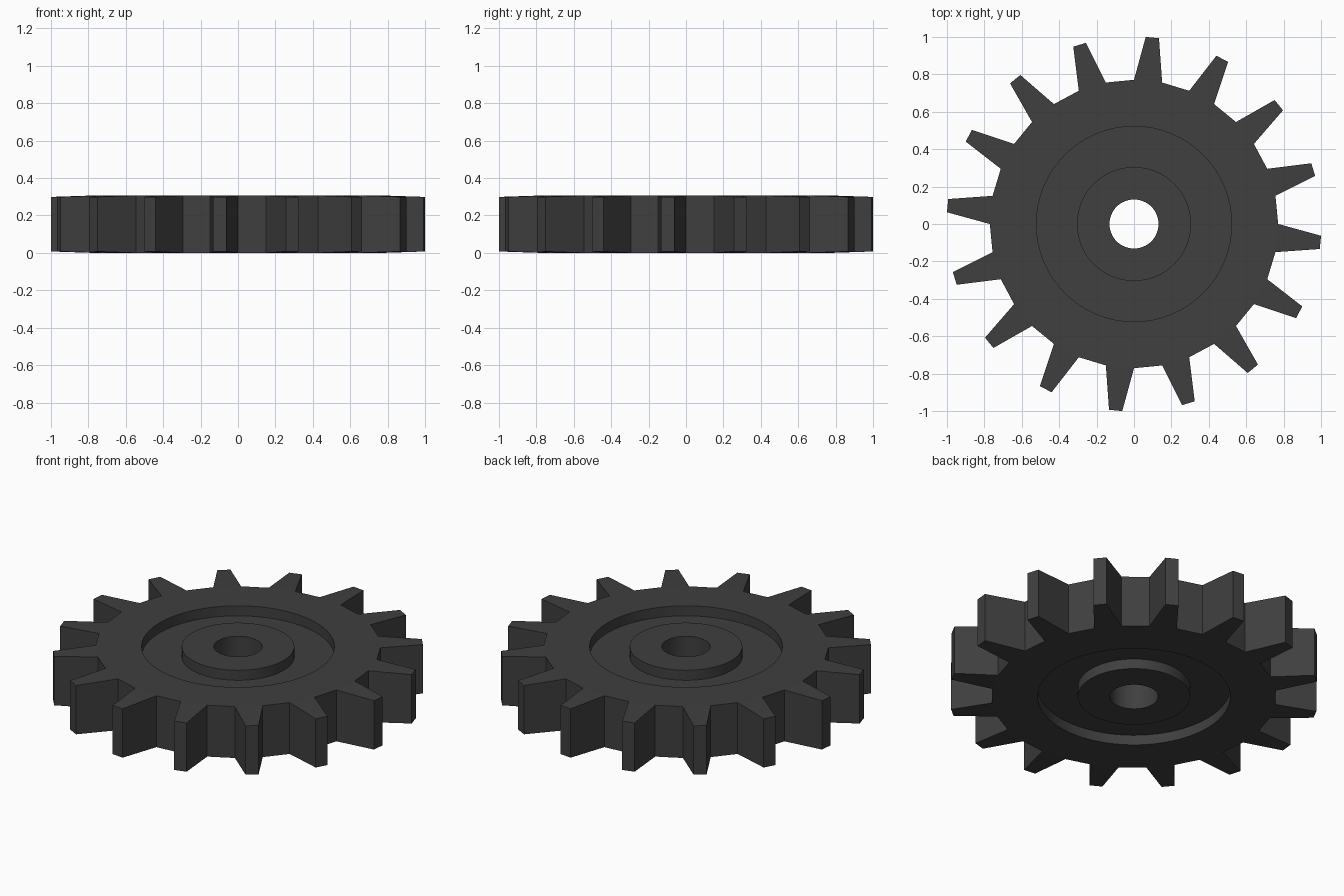
import bpy, bmesh
from math import cos, sin, pi
from mathutils import Vector

if "Cube" in bpy.data.objects:
    bpy.data.objects.remove(bpy.data.objects["Cube"])

TEETH, H, DEPTH = 16, 0.307, 0.06
ROOT, GROOVE, HUB, BORE = 0.771, 0.522, 0.305, 0.131
TIP = 1.0014

bm = bmesh.new()


def ring(r, z, n):
    return [bm.verts.new((r * cos(2 * pi * i / n), r * sin(2 * pi * i / n), z)) for i in range(n)]


def bridge(a, b, smooth=False):
    """Join two rings; the second may have twice as many points."""
    n, k = len(a), len(b) // len(a)
    faces = []
    for i in range(n):
        far = [b[(k * i + j) % len(b)] for j in range(k, -1, -1)]
        f = bm.faces.new([a[i], a[(i + 1) % n]] + far)
        f.smooth = smooth
        faces.append(f)
    return faces


# Wheel body: 32-sided root, recessed groove on both sides, flush hub, through bore
N, M = TEETH * 2, TEETH * 4
ends = []
for z, zin in ((H, H - DEPTH), (0, DEPTH)):
    root = ring(ROOT, z, N)
    rings = [ring(r, h, M) for r, h in
             ((GROOVE, z), (GROOVE, zin), (HUB, zin), (HUB, z), (BORE, z))]
    bridge(root, rings[0])
    for k in range(4):
        bridge(rings[k], rings[k + 1], smooth=k in (0, 2))
    ends.append((root, rings[-1]))
bridge(ends[0][1], ends[1][1], smooth=True)
sides = bridge(ends[0][0], ends[1][0])
bmesh.ops.recalc_face_normals(bm, faces=bm.faces[:])

# Teeth: extrude every second root face outward with a taper
teeth = sides[1::2]
for f in teeth:
    c = f.calc_center_median()
    out = Vector((c.x, c.y, 0)).normalized()
    top = bmesh.ops.extrude_face_region(bm, geom=[f])["geom"]
    for v in (g for g in top if isinstance(g, bmesh.types.BMVert)):
        d = v.co - c
        v.co = out * TIP + Vector((d.x * 0.47, d.y * 0.47, c.z + d.z * 0.95))
bmesh.ops.delete(bm, geom=[f for f in teeth if f.is_valid], context='FACES_ONLY')
bmesh.ops.recalc_face_normals(bm, faces=bm.faces[:])

# Keep the rims of the round walls sharp
for e in bm.edges:
    if len(e.link_faces) == 2 and e.calc_face_angle(0) > 0.5:
        e.smooth = False

me = bpy.data.meshes.new("gear_wheel")
bm.to_mesh(me)
bm.free()
gear = bpy.data.objects.new("gear_wheel", me)
bpy.context.collection.objects.link(gear)

# Dark grey metal
mat = bpy.data.materials.new("dark_metal")
mat.diffuse_color = (0.05, 0.05, 0.05, 1)
mat.use_nodes = True
mat.node_tree.nodes["Principled BSDF"].inputs["Base Color"].default_value = mat.diffuse_color
me.materials.append(mat)
